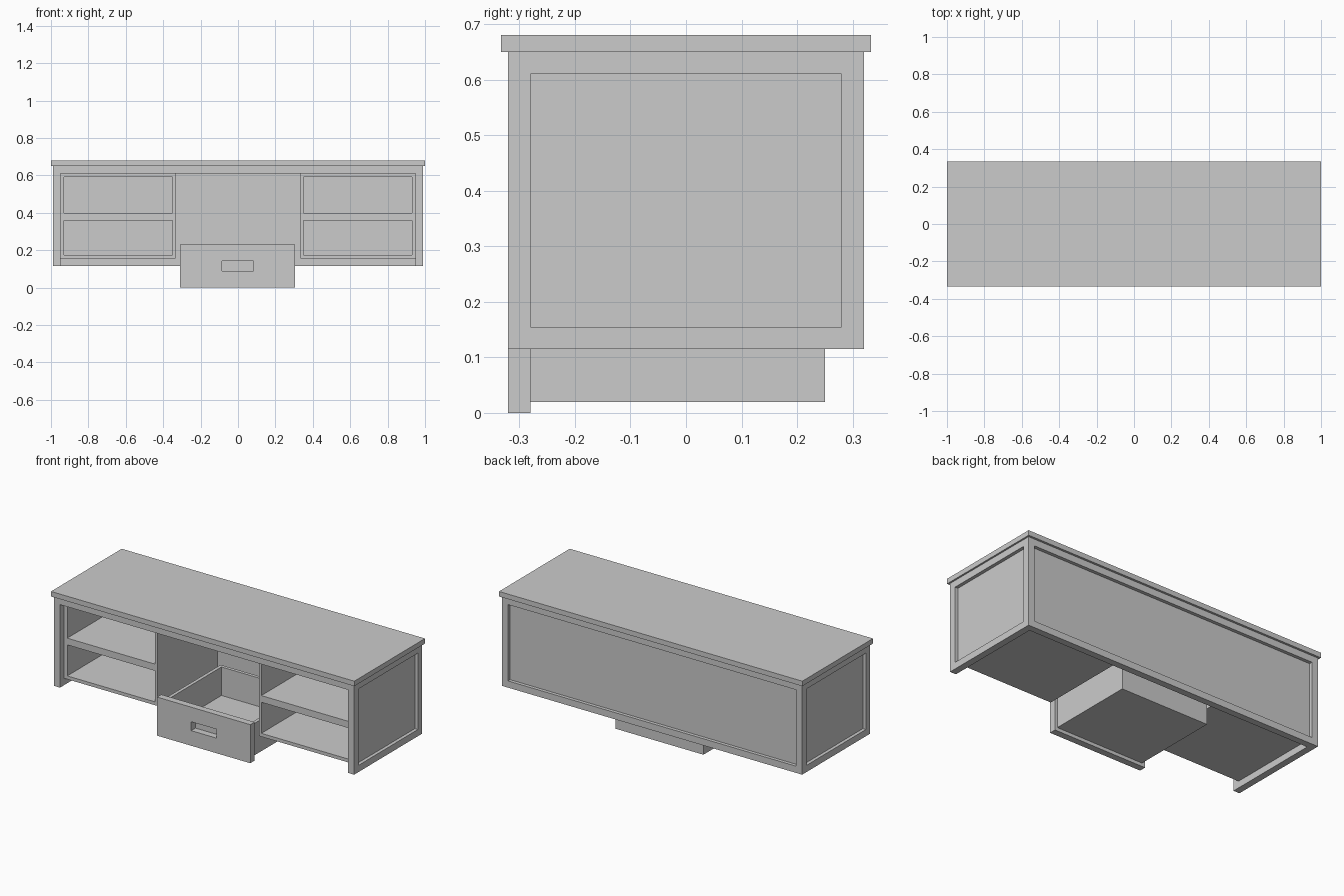
import bpy, bmesh

if "Cube" in bpy.data.objects:
    bpy.data.objects.remove(bpy.data.objects["Cube"])


def box(name, x, y, z):
    """Axis-aligned box from (min, max) ranges."""
    bm = bmesh.new()
    bmesh.ops.create_cube(bm, size=1)
    for v in bm.verts:
        v.co = [r[0] if c < 0 else r[1] for c, r in zip(v.co, (x, y, z))]
    return finish(name, bm)


def ring(name, axis, depth, outer, inner):
    """Rectangular frame: outer/inner = (u0, u1, z0, z1), extruded over depth along axis."""
    bm = bmesh.new()

    def loop(r, d):
        pts = [(r[0], r[2]), (r[1], r[2]), (r[1], r[3]), (r[0], r[3])]
        return [bm.verts.new((d, u, z) if axis == 'X' else (u, d, z)) for u, z in pts]

    loops = [loop(outer, depth[0]), loop(outer, depth[1]),
             loop(inner, depth[1]), loop(inner, depth[0])]
    for a, b in zip(loops, loops[1:] + loops[:1]):
        for i in range(4):
            j = (i + 1) % 4
            bm.faces.new((a[i], a[j], b[j], b[i]))
    bmesh.ops.recalc_face_normals(bm, faces=bm.faces)
    return finish(name, bm)


def finish(name, bm):
    mesh = bpy.data.meshes.new(name)
    bm.to_mesh(mesh)
    bm.free()
    ob = bpy.data.objects.new(name, mesh)
    bpy.context.collection.objects.link(ob)
    return ob


def span(a, b, s):
    """Range mirrored to side s."""
    return tuple(sorted((a * s, b * s)))


# Table top
box("table_top", (-1, 1), (-0.333, 0.333), (0.65, 0.68))

# Rails and back panel
box("front_top_rail", (-0.95, 0.95), (-0.32, -0.28), (0.61, 0.65))
box("back_top_rail", (-0.95, 0.95), (0.28, 0.32), (0.61, 0.65))
box("back_bottom_rail", (-0.95, 0.95), (0.28, 0.32), (0.115, 0.155))
box("back_panel", (-0.95, 0.95), (0.285, 0.30), (0.155, 0.61))

for s, side in ((-1, "left"), (1, "right")):
    # Framed end with recessed panel
    ring(side + "_end_frame", 'X', span(0.95, 0.99, s),
         (-0.32, 0.32, 0.115, 0.65), (-0.28, 0.28, 0.155, 0.61))
    box(side + "_end_panel", span(0.95, 0.97, s), (-0.28, 0.28), (0.155, 0.61))
    # Open shelf unit
    u, v = span(0.335, 0.95, s), span(0.35, 0.93, s)
    ring(side + "_shelf_unit", 'Y', (-0.28, 0.285), (*u, 0.155, 0.61), (*v, 0.175, 0.59))
    box(side + "_shelf", v, (-0.28, 0.285), (0.36, 0.40))
    # Drawer side wall
    box(side + "_drawer_wall", span(0.27, 0.29, s), (-0.28, 0.25), (0.02, 0.21))

# Drawer: front with grip slot, inner walls and floor
ring("drawer_front", 'Y', (-0.32, -0.28), (-0.31, 0.305, 0, 0.23), (-0.085, 0.082, 0.09, 0.143))
box("drawer_inner_front", (-0.27, 0.27), (-0.28, -0.26), (0.02, 0.21))
box("drawer_back", (-0.27, 0.27), (0.23, 0.25), (0.02, 0.21))
box("drawer_floor", (-0.27, 0.27), (-0.26, 0.23), (0.02, 0.04))
